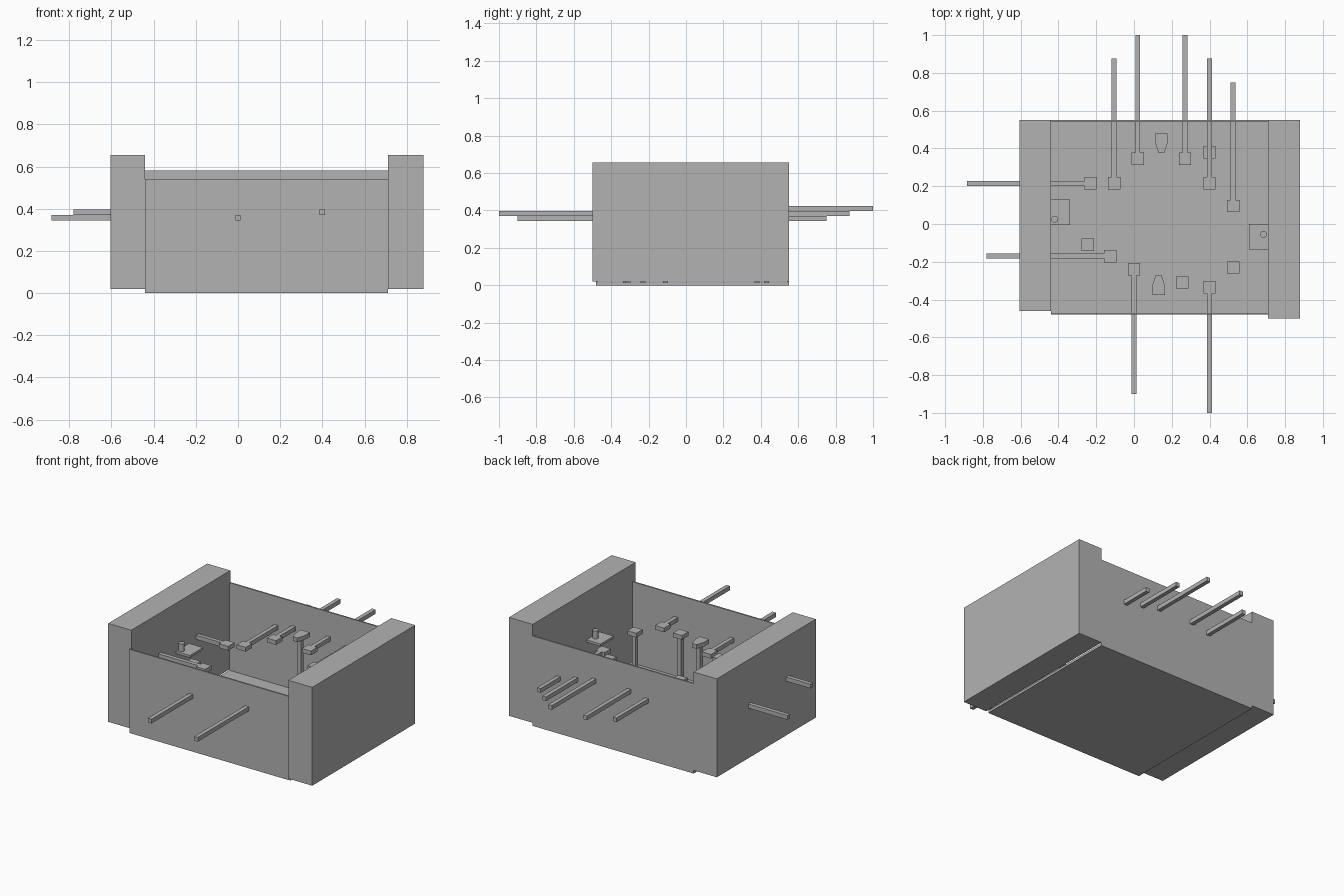
import bpy
import bmesh

cube = bpy.data.objects.get("Cube")
if cube:
    bpy.data.objects.remove(cube, do_unlink=True)

grey = bpy.data.materials.new("plain grey")
grey.use_nodes = True
grey.diffuse_color = (0.45, 0.45, 0.45, 1)
grey.node_tree.nodes["Principled BSDF"].inputs["Base Color"].default_value = grey.diffuse_color

FLOOR_TOP = 0.015
STEP = 0.027       # pin thickness and spacing between levels
BASE = 0.343       # underside of the lowest pins
ROD = 0.026
PAD = 0.065


def prism(name, outline, z0, z1):
    """Extrude a plan outline between two heights."""
    bm = bmesh.new()
    face = bm.faces.new([bm.verts.new((x, y, z0)) for x, y in outline])
    top = bmesh.ops.extrude_face_region(bm, geom=[face])
    verts = [g for g in top["geom"] if isinstance(g, bmesh.types.BMVert)]
    bmesh.ops.translate(bm, verts=verts, vec=(0, 0, z1 - z0))
    bmesh.ops.recalc_face_normals(bm, faces=bm.faces)
    mesh = bpy.data.meshes.new(name)
    bm.to_mesh(mesh)
    bm.free()
    mesh.materials.append(grey)
    obj = bpy.data.objects.new(name, mesh)
    bpy.context.collection.objects.link(obj)
    return obj


def box(name, x0, x1, y0, y1, z0, z1):
    return prism(name, [(x0, y0), (x1, y0), (x1, y1), (x0, y1)], z0, z1)


def pad(name, x, y, z):
    h = PAD / 2
    box(name, x - h, x + h, y - h, y + h, z, z + STEP)


def post(name, x, y, z):
    h = ROD / 2
    box(name, x - h, x + h, y - h, y + h, FLOOR_TOP, z)


# Tray: floor, thin long walls and thick end walls
box("floor", -0.44, 0.71, -0.475, 0.55, 0, FLOOR_TOP)
box("front_wall", -0.44, 0.71, -0.48, -0.47, 0, 0.54)
box("back_wall", -0.44, 0.71, 0.54, 0.55, 0, 0.58)
box("right_end_wall", -0.605, -0.44, -0.46, 0.55, 0.02, 0.655)
box("left_end_wall", 0.71, 0.88, -0.5, 0.55, 0.02, 0.655)

# Pins through the long walls: x, pad y, outer tip y, level
for i, (x, y, tip, level) in enumerate([
        (-0.105, 0.215, 0.875, 1), (0.02, 0.345, 1, 2), (0.27, 0.345, 1, 2),
        (0.40, 0.215, 0.875, 1), (0.525, 0.095, 0.75, 0),
        (0, -0.24, -0.9, 0), (0.40, -0.335, -1, 1)]):
    z = BASE + level * STEP
    pad(f"long_pin_pad_{i}", x, y, z)
    start = y + (PAD / 2 if tip > 0 else -PAD / 2)
    box(f"long_pin_rod_{i}", x - ROD / 2, x + ROD / 2,
        min(start, tip), max(start, tip), z, z + STEP)

# Pins through the right end wall: pad x, y, outer tip x, level
for i, (x, y, tip, level) in enumerate([
        (-0.23, 0.215, -0.885, 0), (-0.125, -0.17, -0.78, 1)]):
    z = BASE + level * STEP
    pad(f"end_pin_pad_{i}", x, y, z)
    box(f"end_pin_rod_{i}", tip, x - PAD / 2, y - ROD / 2, y + ROD / 2, z, z + STEP)

# Pads standing on floor posts
for i, (x, y, level) in enumerate([
        (-0.245, -0.11, 0), (0.255, -0.31, 1), (0.525, -0.23, 0), (0.40, 0.38, 0)]):
    z = BASE + level * STEP
    pad(f"post_pad_{i}", x, y, z)
    post(f"pad_post_{i}", x, y, z)

# Tapered pads on posts, pointing to the middle
for side, x, y, s, z in [("back", 0.145, 0.48, -1, 0.42), ("front", 0.13, -0.375, 1, BASE)]:
    outline = [(x - 0.033, y), (x + 0.033, y), (x + 0.033, y + s * 0.05),
               (x + 0.015, y + s * 0.105), (x - 0.015, y + s * 0.105),
               (x - 0.033, y + s * 0.05)]
    prism(f"{side}_tapered_pad", outline, z, z + STEP)
    post(f"{side}_tapered_post", x, y + s * 0.05, z)

# Bracket plates on the end walls, each with a small knob
for side, x0, x1, y0, y1, kx, ky in [
        ("right", -0.44, -0.34, -0.005, 0.13, -0.42, 0.025),
        ("left", 0.61, 0.71, -0.135, 0, 0.685, -0.055)]:
    box(f"{side}_bracket", x0, x1, y0, y1, 0.33, 0.345)
    bpy.ops.mesh.primitive_cylinder_add(vertices=16, radius=0.018, depth=0.05,
                                        location=(kx, ky, 0.37))
    knob = bpy.context.object
    knob.name = f"{side}_bracket_knob"
    knob.data.materials.append(grey)
    bpy.ops.object.shade_smooth_by_angle()
